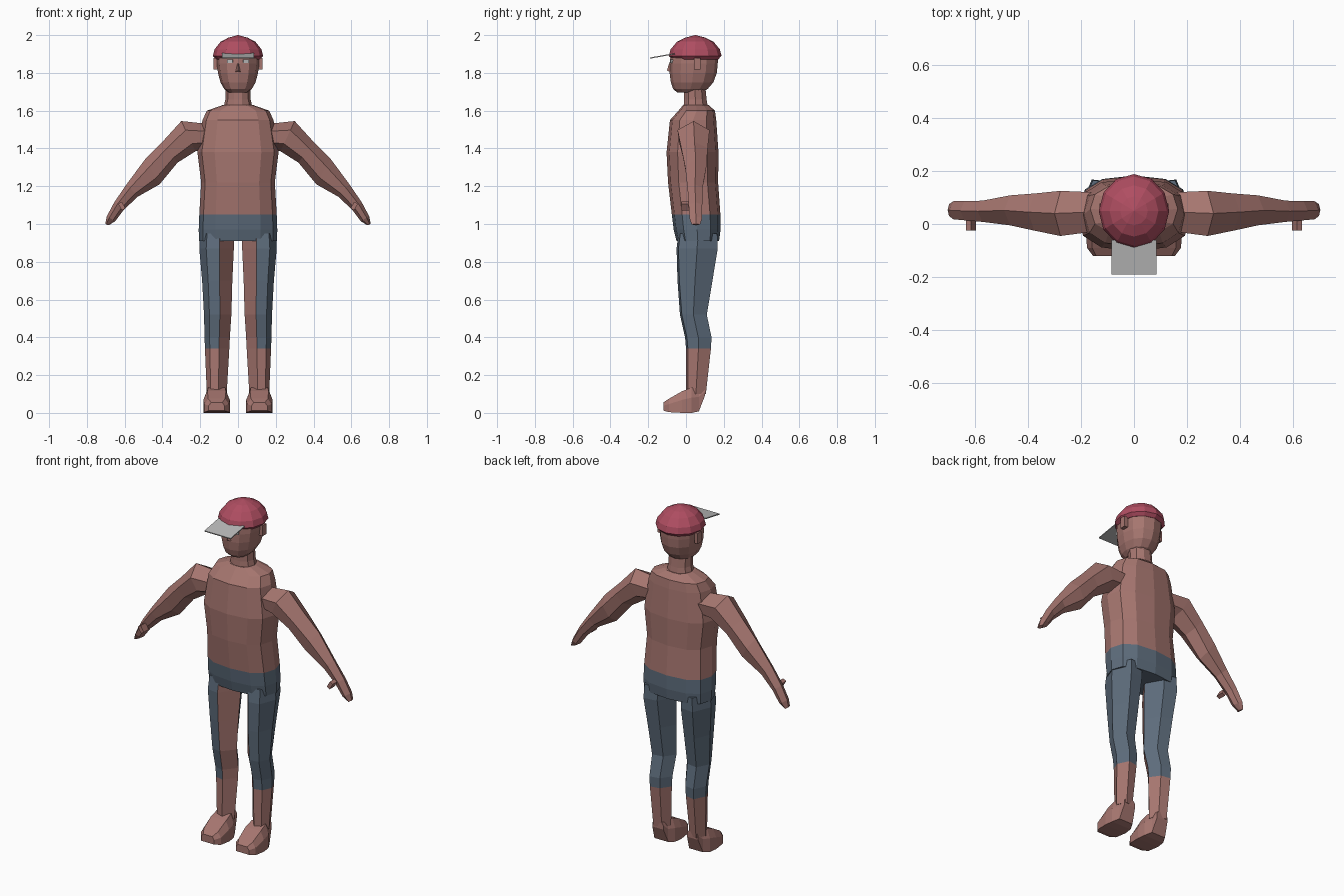
import bpy, bmesh
from math import sin, cos, pi, copysign, radians
from mathutils import Vector, Matrix

if "Cube" in bpy.data.objects:
    bpy.data.objects.remove(bpy.data.objects["Cube"])


def material(name, rgb):
    m = bpy.data.materials.new(name)
    m.use_nodes = True
    m.diffuse_color = (*rgb, 1)
    m.node_tree.nodes["Principled BSDF"].inputs["Base Color"].default_value = (*rgb, 1)
    return m


SKIN = material("skin", (0.38, 0.18, 0.16))
DENIM = material("denim_blue", (0.11, 0.15, 0.2))
CAP = material("cap_red", (0.43, 0.075, 0.12))
GREY = material("light_grey", (0.5, 0.5, 0.5))


def finish(name, bm, mats):
    bmesh.ops.remove_doubles(bm, verts=bm.verts, dist=0.0005)
    bmesh.ops.recalc_face_normals(bm, faces=bm.faces)
    mesh = bpy.data.meshes.new(name)
    bm.to_mesh(mesh)
    bm.free()
    for m in mats:
        mesh.materials.append(m)
    ob = bpy.data.objects.new(name, mesh)
    bpy.context.collection.objects.link(ob)
    return ob


def loft(name, rings, mats, rule=lambda i, j: 0, caps=(0, 0)):
    """Skin a list of point rings; rule gives the material of band i, side j."""
    bm = bmesh.new()
    rows = [[bm.verts.new(p) for p in ring] for ring in rings]
    n = len(rows[0])
    for i in range(len(rows) - 1):
        for j in range(n):
            k = (j + 1) % n
            f = bm.faces.new((rows[i][j], rows[i][k], rows[i + 1][k], rows[i + 1][j]))
            f.material_index = rule(i, j)
    for row, c in ((rows[0], caps[0]), (rows[-1], caps[1])):
        bm.faces.new(row).material_index = c
    return finish(name, bm, mats)


def oval(z, half, front, back, power=1.0, n=12):
    """Horizontal ring with a rounded-box outline."""
    def soft(v):
        return copysign(abs(v) ** power, v) if abs(v) > 1e-6 else 0
    mid, depth = (front + back) / 2, (back - front) / 2
    return [Vector((half * soft(cos(2 * pi * k / n)), mid + depth * soft(sin(2 * pi * k / n)), z))
            for k in range(n)]


def box(name, centre, size, mat, turn=0, axis="X"):
    bm = bmesh.new()
    bmesh.ops.create_cube(bm, size=1, matrix=Matrix.Translation(centre)
                          @ Matrix.Rotation(radians(turn), 4, axis) @ Matrix.Diagonal((*size, 1)))
    return finish(name, bm, [mat])


# Torso and hips: denim below the waistline
body = [(0.91, 0.207, -0.05, 0.175), (0.97, 0.208, -0.065, 0.183), (1.05, 0.205, -0.075, 0.182),
        (1.22, 0.195, -0.095, 0.17), (1.38, 0.215, -0.103, 0.172), (1.55, 0.188, -0.085, 0.16),
        (1.60, 0.165, -0.04, 0.153), (1.63, 0.08, -0.015, 0.12)]
loft("torso", [oval(*r, power=0.8) for r in body], [SKIN, DENIM],
     lambda i, j: 1 if i < 2 else 0, caps=(1, 0))

# Neck
loft("neck", [oval(1.61, 0.078, -0.017, 0.12, n=10), oval(1.66, 0.067, -0.013, 0.112, n=10),
              oval(1.73, 0.066, -0.012, 0.105, n=10)], [SKIN])

# Head
skull = [(1.695, 0.05, -0.045, 0.08), (1.715, 0.073, -0.068, 0.115), (1.75, 0.093, -0.08, 0.145),
         (1.80, 0.106, -0.087, 0.163), (1.85, 0.112, -0.087, 0.168), (1.90, 0.112, -0.08, 0.17)]
loft("head", [oval(*r, power=0.92) for r in skull], [SKIN])

# Nose
loft("nose", [[Vector(p) for p in ((-0.014, -0.082, 1.805), (0, -0.101, 1.812), (0.014, -0.082, 1.805))],
              [Vector(p) for p in ((-0.006, -0.082, 1.85), (0, -0.09, 1.85), (0.006, -0.082, 1.85))]],
     [SKIN])

# Cap dome and brim
dome = [(1.872, 0.116), (1.89, 0.133), (1.925, 0.124), (1.965, 0.092), (1.986, 0.052), (2.0, 0.002)]
loft("cap", [oval(z, r, 0.05 - 1.06 * r, 0.05 + 1.04 * r) for z, r in dome], [CAP])
box("cap_brim", (0, -0.125, 1.89), (0.17, 0.132, 0.006), GREY, turn=10)

for s, side in ((1, "left"), (-1, "right")):
    # Ear and eye
    box(side + "_ear", (s * 0.119, 0.06, 1.848), (0.022, 0.034, 0.062), SKIN)
    box(side + "_eye", (s * 0.043, -0.078, 1.862), (0.03, 0.009, 0.02), GREY, turn=s * 14, axis="Z")

    # Leg: six-sided, front inner strip and shin are bare
    leg = [(0.10, 0.06, 0.165, 0.0, 0.105), (0.34, 0.046, 0.175, 0.0, 0.132),
           (0.40, 0.043, 0.177, -0.005, 0.135), (0.52, 0.035, 0.18, -0.032, 0.11),
           (0.70, 0.03, 0.19, -0.045, 0.14), (0.87, 0.022, 0.205, -0.05, 0.168),
           (0.95, 0.02, 0.2, -0.04, 0.165)]
    rings = []
    for z, inner, outer, front, back in leg:
        w, mid = outer - inner, (front + back) / 2
        rings.append([Vector((s * (inner + w * t), y, z)) for t, y in
                      ((0, mid), (0.42, front), (0.8, front + 0.01),
                       (1, mid), (0.75, back), (0.3, back - 0.01))])
    loft(side + "_leg", rings, [SKIN, DENIM],
         lambda i, j: 1 if i > 0 and j > 0 else 0, caps=(0, 1))

    # Foot: sections from toe to heel
    rings = []
    for y, half, top, low in ((-0.12, 0.042, 0.055, 0.012), (-0.09, 0.064, 0.075, 0.004),
                              (-0.02, 0.07, 0.115, 0.0), (0.03, 0.064, 0.135, 0.0),
                              (0.068, 0.045, 0.135, 0.008), (0.1, 0.036, 0.13, 0.09)):
        rings.append([Vector((s * (0.113 + half * t), y, z)) for t, z in
                      ((-1, low), (1, low), (1, low + (top - low) * 0.6),
                       (0.7, top), (-0.7, top), (-1, low + (top - low) * 0.6))])
    loft(side + "_foot", rings, [SKIN])

    # Arm and hand: upper and lower edge points with depth
    arm = [((0.16, 1.53), (0.17, 1.40), -0.03, 0.12), ((0.3, 1.545), (0.225, 1.385), -0.045, 0.125),
           ((0.4, 1.435), (0.32, 1.325), -0.025, 0.115), ((0.49, 1.345), (0.415, 1.21), -0.005, 0.108),
           ((0.59, 1.21), (0.53, 1.145), 0.008, 0.088), ((0.655, 1.115), (0.605, 1.075), 0.014, 0.086),
           ((0.695, 1.04), (0.65, 1.015), 0.018, 0.086), ((0.703, 1.0), (0.685, 0.993), 0.03, 0.075)]
    rings = []
    for up, low, front, back in arm:
        a, b = Vector((s * up[0], 0, up[1])), Vector((s * low[0], 0, low[1]))
        mid = (front + back) / 2
        rings.append([a.lerp(b, t) + Vector((0, y, 0)) for t, y in
                      ((0, mid), (0.3, front), (0.75, front + 0.01),
                       (1, mid), (0.75, back - 0.01), (0.3, back))])
    loft(side + "_arm", rings, [SKIN])

    # Thumb
    box(side + "_thumb", (s * 0.615, -0.002, 1.095), (0.022, 0.046, 0.04), SKIN, turn=s * 30, axis="Y")
